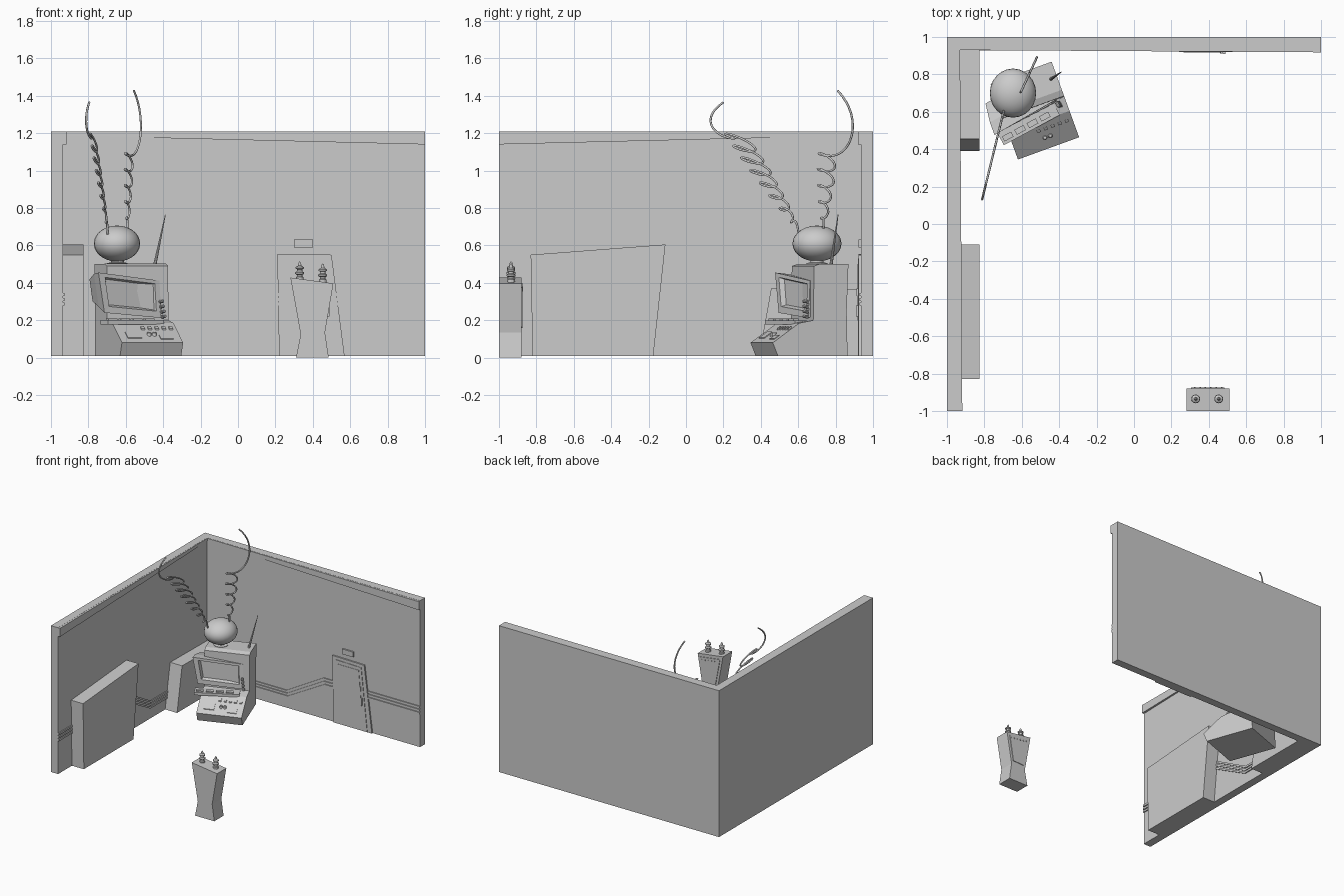
import bpy, bmesh, math
from mathutils import Vector

if "Cube" in bpy.data.objects:
    bpy.data.objects.remove(bpy.data.objects["Cube"])


def loft(name, rings, smooth=False):
    """Closed solid through successive rings with equal point counts."""
    bm = bmesh.new()
    vs = [[bm.verts.new(p) for p in r] for r in rings]
    n = len(rings[0])
    for r, s in zip(vs, vs[1:]):
        for i in range(n):
            bm.faces.new((r[i], r[(i + 1) % n], s[(i + 1) % n], s[i]))
    bm.faces.new(vs[0])
    bm.faces.new(vs[-1])
    bmesh.ops.recalc_face_normals(bm, faces=bm.faces)
    me = bpy.data.meshes.new(name)
    bm.to_mesh(me)
    bm.free()
    if smooth:
        me.polygons.foreach_set("use_smooth", [True] * len(me.polygons))
    ob = bpy.data.objects.new(name, me)
    bpy.context.collection.objects.link(ob)
    return ob


def on_back(name, pts, y0, y1):
    return loft(name, [[(x, y, z) for x, z in pts] for y in (y0, y1)])


def on_left(name, pts, x0, x1):
    return loft(name, [[(x, y, z) for y, z in pts] for x in (x0, x1)])


def rect(x0, x1, z0, z1):
    return [(x0, z0), (x1, z0), (x1, z1), (x0, z1)]


def lathe(name, loc, profile, n=12, axis=None):
    rings = [[(r * math.cos(t * math.tau / n), r * math.sin(t * math.tau / n), z)
              for t in range(n)] for r, z in profile]
    ob = loft(name, rings)
    ob.location = loc
    if axis is not None:
        ob.rotation_euler = Vector(axis).to_track_quat('Z', 'Y').to_euler()
    return ob


# Walls: L-shaped corner
W = 0.935
ell = [(-1, -1), (-W, -1), (-W, W), (1, W), (1, 1), (-1, 1)]
loft("corner_walls", [[(x, y, z) for x, y in ell] for z in (0.008, 1.21)])

# Crown mouldings, growing towards the open ends
loft("back_crown", [
    [(-W, W + .02, 1.209), (-W, .93, 1.209), (-W, .93, 1.187), (-W, W + .02, 1.187)],
    [(1, W + .02, 1.209), (1, .918, 1.209), (1, .918, 1.14), (1, W + .02, 1.14)]])
loft("left_crown", [
    [(-W - .02, W, 1.209), (-.93, W, 1.209), (-.93, W, 1.187), (-W - .02, W, 1.187)],
    [(-W - .02, -1, 1.209), (-.918, -1, 1.209), (-.918, -1, 1.14), (-W - .02, -1, 1.14)]])

# Triple wall rails stepping down towards the corner
for i in range(3):
    hi, lo, d, t = .337 - .025 * i, .146 - .022 * i, .008, .008
    s = .006 * i
    path = [(-W, lo), (-.21 + s, lo), (.125 + s, hi), (1, hi)]
    on_back(f"back_rail_{i}", [(x, z + t) for x, z in path] +
            [(x, z - t) for x, z in path[::-1]], W - d, W + .005)
    path = [(W, lo), (.2 - s, lo), (-.135 - s, hi), (-1, hi)]
    on_left(f"left_rail_{i}", [(y, z + t) for y, z in path] +
            [(y, z - t) for y, z in path[::-1]], -W + d, -W - .005)

# Cabinets on the left wall
on_left("large_cabinet", [(-.82, .008), (-.175, .008), (-.11, .605), (-.83, .55)], -.94, -.827)
on_left("small_cabinet", [(.39, .008), (.935, .008), (.935, .365), (.455, .37)], -.94, -.827)

# Crooked door with sign plate
on_back("door_frame", [(.22, .008), (.57, .008), (.5, .55), (.21, .555)], .923, .94)
on_back("door_panel", [(.25, .012), (.53, .012), (.475, .525), (.24, .53)], .919, .93)
on_back("door_inset", [(.275, .2), (.48, .2), (.455, .5), (.265, .5)], .916, .925)
on_back("door_handle", rect(.475, .488, .22, .28), .909, .922)
on_back("door_lock", rect(.46, .475, .33, .37), .912, .922)
on_back("door_sign", rect(.3, .4, .59, .632), .922, .94)

# Pinched pedestal with back panel
def slab(x0, x1, z0, z1):
    return [(x0, -1, z0), (x1, -1, z1), (x1, -.88, z1), (x0, -.88, z0)]
loft("pedestal", [slab(.31, .485, 0, 0), slab(.335, .465, .125, .135), slab(.28, .51, .428, .397)])
on_back("pedestal_panel", [(.35, .16), (.45, .165), (.485, .375), (.305, .4)], -.885, -.875)
for i in range(6):
    x = .32 + .029 * i
    z = .385 - .004 * i
    on_back(f"panel_lamp_{i}", rect(x, x + .008, z - .012, z - .004), -.877, -.871)

# Electrodes on the pedestal
for i, (x, z) in enumerate([(.33, .412), (.453, .4)]):
    lathe(f"electrode_{i}", (x, -.935, z),
          [(.02, 0), (.02, .018), (.014, .022), (.014, .03), (.024, .036), (.024, .044),
           (.014, .05), (.014, .06), (.022, .064), (.022, .072), (.009, .08), (.007, .095), (.001, .103)])

# Console frame of reference, turned 20 degrees
C, S = math.cos(math.radians(20)), math.sin(math.radians(20))
def loc(a, b, z):
    return (-.455 + a * C - b * S, .405 + a * S + b * C, z)


# Console body, extruded side profile
prof = [(.03, .008), (0, .08), (.15, .185), (.23, .2), (.235, .49), (.27, .502),
        (.43, .5), (.42, .25), (.425, .008)]
loft("console_body", [[loc(a, b, z) for b, z in prof] for a in (-.176, .172)])

# Buttons on the sloping desk
def slope_block(name, a, b, w, d, h):
    rings = []
    for k in (-.004, h):
        rings.append([loc(a + i * w / 2, b + j * d / 2, .08 + .7 * (b + j * d / 2) + k)
                      for i, j in ((-1, -1), (1, -1), (1, 1), (-1, 1))])
    loft(name, rings)
slope_block("desk_plate", -.09, .055, .08, .045, .005)
slope_block("desk_label_plate", .09, .04, .07, .03, .004)
for i in range(5):
    slope_block(f"desk_button_{i}", -.02 + .04 * i, .105, .02, .016, .009)
for i in range(2):
    lathe(f"desk_knob_{i}", loc(.0 + .03 * i, .06, .12), [(.012, -.01), (.012, .012), (.008, .016)])

# Monitor: tapered hood with recessed screen
TL, TR, BR, BL = [Vector(p) for p in ((-.746, .476, .455), (-.42, .663, .412),
                                      (-.41, .655, .212), (-.714, .495, .24))]
into = Vector((-.5, .866, 0))
def face(u0, u1, v0, v1, depth):
    def p(u, v):
        return BL.lerp(BR, u).lerp(TL.lerp(TR, u), v) + into * depth
    return [p(u0, v0), p(u1, v0), p(u1, v1), p(u0, v1)]
loft("monitor", [face(.1, .97, .3, .85, .17), face(.03, 1, .15, .97, .07), face(0, 1, 0, 1, 0),
                 face(.1, .92, .17, .9, 0), face(.14, .89, .22, .86, .025)])

# Keyboard shelf below the monitor
E = Vector((.88, .475, 0))
N = Vector((-.475, .88, 0))
K = Vector((-.575, .535, 0))
def shelf(name, a, b, w, d, z0, z1):
    loft(name, [[K + E * (a + i * w / 2) + N * (b + j * d / 2) + Vector((0, 0, z))
                 for i, j in ((-1, -1), (1, -1), (1, 1), (-1, 1))] for z in (z0, z1)])
shelf("keyboard_shelf", .01, 0, .34, .085, .178, .2)
for i in range(4):
    shelf(f"key_block_{i}", -.12 + .075 * i, -.012, .055, .03, .195, .209)

# Side switches by the monitor
for i in range(4):
    lathe(f"side_switch_{i}", (-.412 + .004 * i, .645, .3 - .027 * i),
          [(.009, -.01), (.009, .02), (.006, .024)], 8, (.5, -.85, .1))

# Rod antenna
base, tip = Vector((-.445, .775, .495)), Vector((-.388, .813, .766))
lathe("rod_antenna", base, [(.009, 0), (.002, (tip - base).length)], 8, tip - base)

# Neck and squashed dome
lathe("dome_neck", (-.645, .7, .49), [(.055, 0), (.055, .015), (.035, .02), (.035, .05)], 16)
bpy.ops.mesh.primitive_uv_sphere_add(segments=24, ring_count=14, location=(-.647, .7, .61))
dome = bpy.context.object
dome.name = "dome"
dome.scale = (.124, .131, .096)
bpy.ops.object.shade_smooth()


# Coiled wire antennas, each curling within a leaning vertical plane
def coil(name, x0, y0, slope, c0, c1, turns, amp, minor, tilt, tail):
    pts = []
    n = turns * 20
    for i in range(n + 1):
        t = i / n
        th = t * turns * math.tau
        g = amp * min(1, .25 + 1.1 * t) * (min(1, 4 * t) if t < .25 else 1)
        p, q = g * math.sin(th), minor * (1 - math.cos(th))
        pts.append((c0[0] + (c1[0] - c0[0]) * t + p, c0[1] + (c1[1] - c0[1]) * t - tilt * p + q))
    a = Vector(pts[-1])
    b, c, d = [Vector(p) for p in tail]
    for i in range(1, 17):
        t = i / 16
        s = 1 - t
        pts.append(tuple(a * s**3 + b * 3 * s * s * t + c * 3 * s * t * t + d * t**3))
    cu = bpy.data.curves.new(name, 'CURVE')
    cu.dimensions = '3D'
    cu.bevel_depth = .006
    cu.bevel_resolution = 1
    cu.use_fill_caps = True
    sp = cu.splines.new('POLY')
    sp.points.add(len(pts) - 1)
    for p, (y, z) in zip(sp.points, pts):
        p.co = (x0 + slope * (y - y0), y, z, 1)
    bpy.context.collection.objects.link(bpy.data.objects.new(name, cu))


coil("left_coil", -.70, .59, .244, (.605, .66), (.27, 1.17), 8, .07, .018, .35,
     [(.16, 1.17), (.06, 1.27), (.2, 1.365)])
coil("right_coil", -.61, .695, .463, (.73, .66), (.755, 1.08), 5, .045, .02, .3,
     [(.88, 1.06), (.96, 1.27), (.81, 1.428)])
